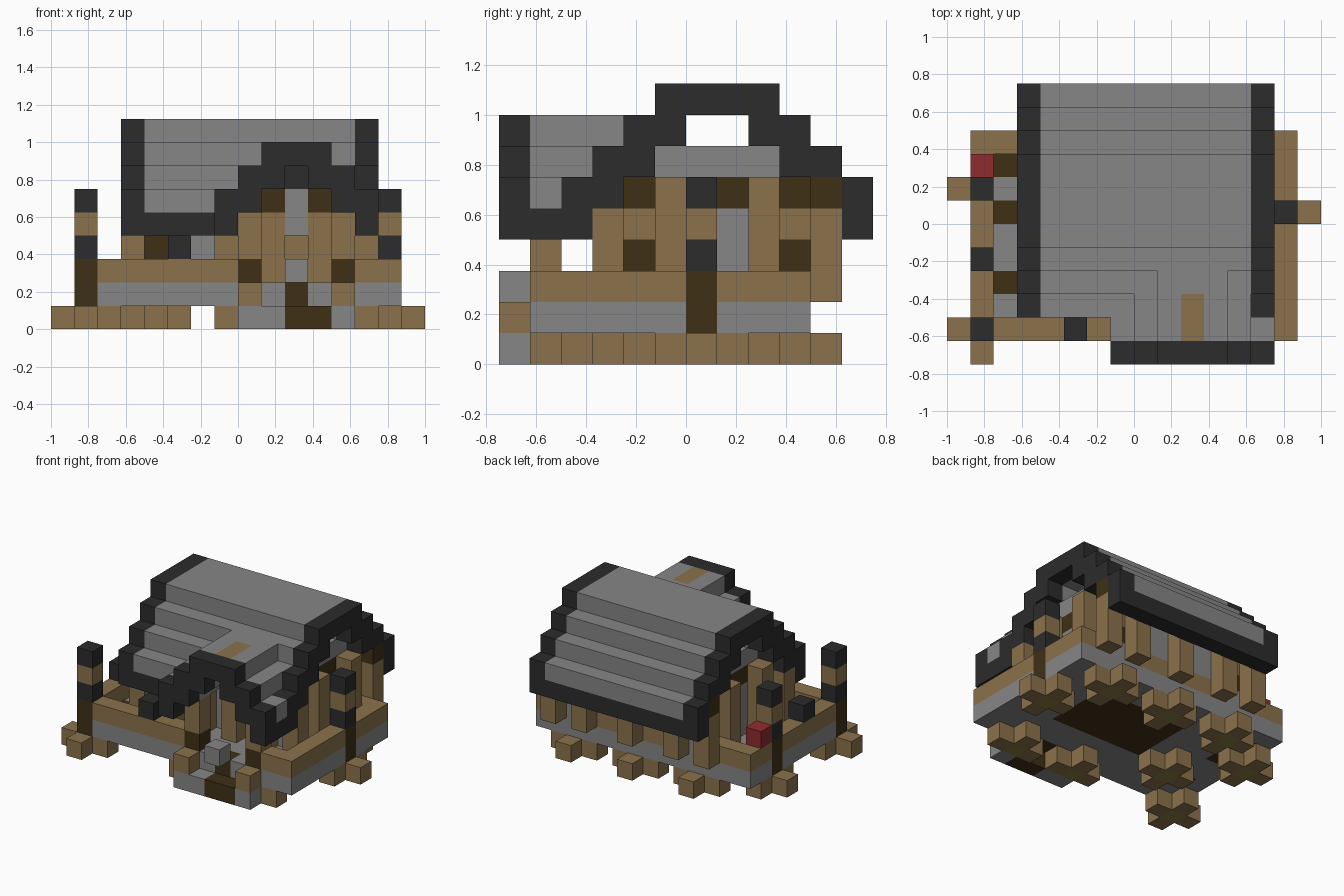
import bpy
import bmesh
from mathutils import Vector

if "Cube" in bpy.data.objects:
    bpy.data.objects.remove(bpy.data.objects["Cube"], do_unlink=True)

UNIT = 0.125
ORIGIN = Vector((-1.0, -0.75, 0.0))
COLOURS = {
    "timber": (0.26, 0.17, 0.072),
    "dark_wood": (0.050, 0.030, 0.008),
    "stone": (0.24, 0.24, 0.24),
    "charcoal": (0.025, 0.025, 0.025),
    "red": (0.28, 0.025, 0.028),
    "olive": (0.25, 0.21, 0.05),
}
materials = []
for name, rgb in COLOURS.items():
    mat = bpy.data.materials.new(name)
    mat.use_nodes = True
    mat.diffuse_color = (*rgb, 1)
    shader = mat.node_tree.nodes["Principled BSDF"]
    shader.inputs["Base Color"].default_value = (*rgb, 1)
    shader.inputs["Roughness"].default_value = 0.9
    materials.append(mat)
COLOUR_INDEX = {name: i for i, name in enumerate(COLOURS)}

# Block grid: later fills replace earlier ones
blocks = {}


def span(value):
    """One block, an inclusive (first, last) range, or a list of blocks."""
    if isinstance(value, int):
        return [value]
    if isinstance(value, tuple):
        return range(value[0], value[1] + 1)
    return value


def fill(part, colour, xs, ys, zs):
    for x in span(xs):
        for y in span(ys):
            for z in span(zs):
                blocks[x, y, z] = (part, colour)


def clear(xs, ys, zs):
    for x in span(xs):
        for y in span(ys):
            for z in span(zs):
                blocks.pop((x, y, z), None)


# Cross-shaped log feet
for x, y in ((1, 1), (1, 7), (4, 4), (4, 9), (8, 1), (8, 9), (12, 1), (12, 9), (14, 6)):
    fill("log_feet", "timber", (x - 1, x + 1), y, 0)
    fill("log_feet", "timber", x, (y - 1, y + 1), 0)
    fill("log_feet", "olive", x, y, 0)

# Entrance step with newels and a hanging stone
fill("entrance_step", "stone", (8, 12), 0, 0)
fill("entrance_step", "dark_wood", (10, 11), 0, 0)
fill("step_newels", "timber", [8, 12], 0, 1)
fill("hanging_stone", "stone", 10, 0, 2)

# Deck with worn planks
fill("deck", "stone", (1, 14), (1, 9), 1)
fill("deck", "dark_wood", (6, 11), (4, 7), 1)
fill("deck", "dark_wood", 2, [3, 6, 8], 1)
fill("deck", "dark_wood", 10, 1, 1)

# Railing around the deck, open at the entrance
fill("railing", "timber", [1, 14], (1, 9), 2)
fill("railing", "timber", (1, 14), [1, 9], 2)
clear((9, 11), 1, 2)

# Infill walls set behind the log columns
fill("walls", "stone", [4, 12], (4, 9), (2, 4))
fill("walls", "stone", (4, 12), 4, (2, 4))
fill("walls", "stone", (4, 12), 9, (3, 4))
fill("walls", "dark_wood", [4, 12], [4, 9], 3)
fill("walls", "timber", [4, 12], [4, 9], 4)
fill("walls", "stone", [4, 12], (5, 8), (5, 6))
fill("walls", "dark_wood", [4, 12], [4, 6, 7, 9], 5)
fill("door_sill", "timber", 10, 4, 3)
fill("door_window", "stone", 10, 3, (4, 5))

# Log columns and the wall plates over them
fill("front_columns", "timber", [3, 5, 7, 9, 11, 13], 3, (2, 4))
fill("back_columns", "timber", [3, 5, 8, 11, 13], 10, (2, 4))
fill("gable_columns", "timber", [3, 13], [5, 8], (2, 5))
fill("wall_plates", "dark_wood", (3, 13), 10, 5)
fill("wall_plates", "dark_wood", [(4)] + [5, 6, 7, 9, 11], 3, 5)

# Porch posts
fill("porch_posts", "dark_wood", [8, 12], 1, 2)
fill("porch_posts", "timber", [8, 12], 1, (3, 4))

# Stepped main roof, with dark verges and eaves
ROOF_STEPS = {4: [2, 11], 5: [2, 11], 6: [3, 4, 9, 10], 7: [4, 5, 8, 9], 8: [5, 6, 7, 8]}
for z, ys in ROOF_STEPS.items():
    fill("main_roof", "charcoal" if z == 4 else "stone", (4, 12), ys, z)
    fill("main_roof", "charcoal", [3, 13], ys, z)
fill("main_roof", "charcoal", [3, 13], 3, 5)
clear((8, 12), 2, (4, 5))

# Stepped porch roof running into the main roof
PORCH_STEPS = {4: ([7, 13], 1), 5: ([7, 8, 12, 13], 1), 6: ([8, 9, 11, 12], 2), 7: ([9, 10, 11], 3)}
for z, (xs, last) in PORCH_STEPS.items():
    fill("porch_roof", "charcoal" if z == 4 else "stone", xs, (1, last), z)
    fill("porch_roof", "charcoal", xs, 0, z)
fill("porch_roof", "stone", [8, 12], (2, 3), 5)
fill("porch_roof", "timber", 10, (1, 2), 7)
fill("porch_roof", "charcoal", 10, 3, 6)

# Tall lantern posts and small lamps on the rail
for x, y in ((1, 1), (1, 7), (14, 6)):
    fill("lantern_posts", "dark_wood", x, y, (1, 2))
    fill("lantern_posts", "charcoal", x, y, [3, 5])
    fill("lantern_posts", "timber", x, y, 4)
fill("rail_lamps", "charcoal", 5, 1, 3)
fill("rail_lamps", "charcoal", 1, 4, 3)
fill("red_box", "red", 1, 8, 3)


def build_part(part):
    """Skin the exposed sides of one part's blocks."""
    bm = bmesh.new()
    for cell, (owner, colour) in blocks.items():
        if owner != part:
            continue
        for axis in range(3):
            for side in (0, 1):
                step = Vector((0, 0, 0))
                step[axis] = 2 * side - 1
                if tuple(int(a + b) for a, b in zip(cell, step)) in blocks:
                    continue
                u, v = Vector((0, 0, 0)), Vector((0, 0, 0))
                u[(axis + 1) % 3] = v[(axis + 2) % 3] = 1
                corner = Vector(cell)
                corner[axis] += side
                ring = [corner, corner + u, corner + u + v, corner + v]
                if not side:
                    ring.reverse()
                face = bm.faces.new([bm.verts.new(ORIGIN + p * UNIT) for p in ring])
                face.material_index = COLOUR_INDEX[colour]
    bmesh.ops.remove_doubles(bm, verts=bm.verts, dist=UNIT / 100)
    mesh = bpy.data.meshes.new(part)
    for mat in materials:
        mesh.materials.append(mat)
    bm.to_mesh(mesh)
    bm.free()
    bpy.context.collection.objects.link(bpy.data.objects.new(part, mesh))


for part in sorted({owner for owner, _ in blocks.values()}):
    build_part(part)
